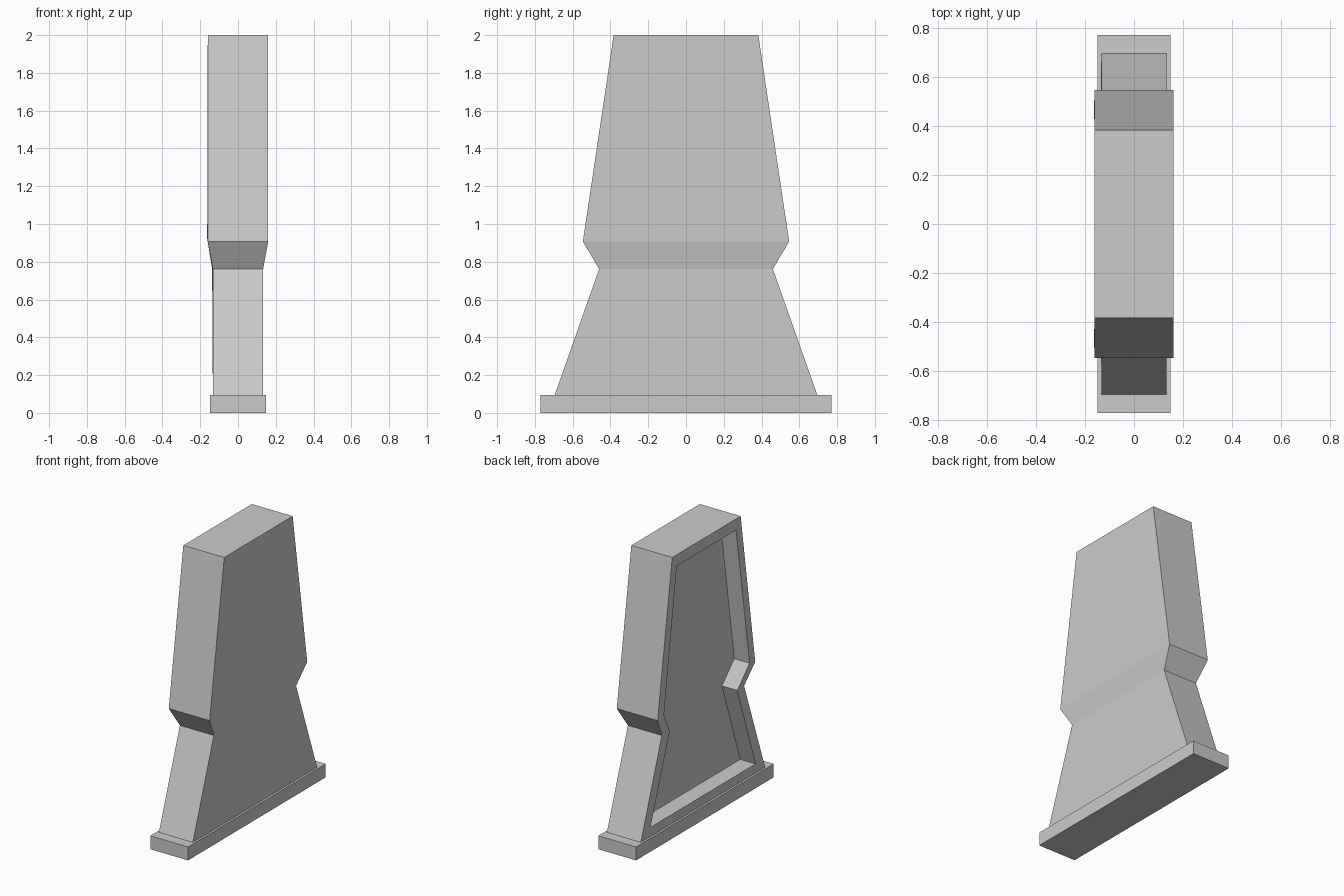
import bpy, bmesh

if "Cube" in bpy.data.objects:
    bpy.data.objects.remove(bpy.data.objects["Cube"])

# Side profiles, bottom to top: (x, half width in y, z)
OUTER_RIGHT = [(0.133, 0.695, 0.095), (0.133, 0.46, 0.762), (0.16, 0.546, 0.907), (0.16, 0.383, 2.0)]
OUTER_LEFT = [(-x, y, z) for x, y, z in OUTER_RIGHT]
RIM = [(-0.133, 0.588, 0.16), (-0.137, 0.378, 0.762), (-0.163, 0.479, 0.923), (-0.16, 0.332, 1.92)]
FLOOR = [(x + 0.12, y, z) for x, y, z in RIM]


def finish(name, bm):
    bmesh.ops.recalc_face_normals(bm, faces=bm.faces)
    mesh = bpy.data.meshes.new(name)
    bm.to_mesh(mesh)
    bm.free()
    obj = bpy.data.objects.new(name, mesh)
    bpy.context.collection.objects.link(obj)
    return obj


def ring(bm, profile):
    up = [bm.verts.new((x, y, z)) for x, y, z in profile]
    down = [bm.verts.new((x, -y, z)) for x, y, z in reversed(profile)]
    return up + down


def cap(bm, loop):
    n = len(loop)
    for i in range(n // 2 - 1):
        bm.faces.new((loop[i], loop[i + 1], loop[n - 2 - i], loop[n - 1 - i]))


# Waisted body with a recessed panel on the -x side
bm = bmesh.new()
rings = [ring(bm, p) for p in (OUTER_RIGHT, OUTER_LEFT, RIM, FLOOR)]
for a, b in zip(rings, rings[1:]):
    for i in range(len(a)):
        j = (i + 1) % len(a)
        bm.faces.new((a[i], a[j], b[j], b[i]))
cap(bm, rings[0])
cap(bm, rings[-1])
finish("waisted_body", bm)

# Base plinth
bm = bmesh.new()
bmesh.ops.create_cube(bm, size=1)
bmesh.ops.scale(bm, vec=(0.296, 1.54, 0.095), verts=bm.verts)
bmesh.ops.translate(bm, vec=(0, 0, 0.0475), verts=bm.verts)
finish("base_plinth", bm)
